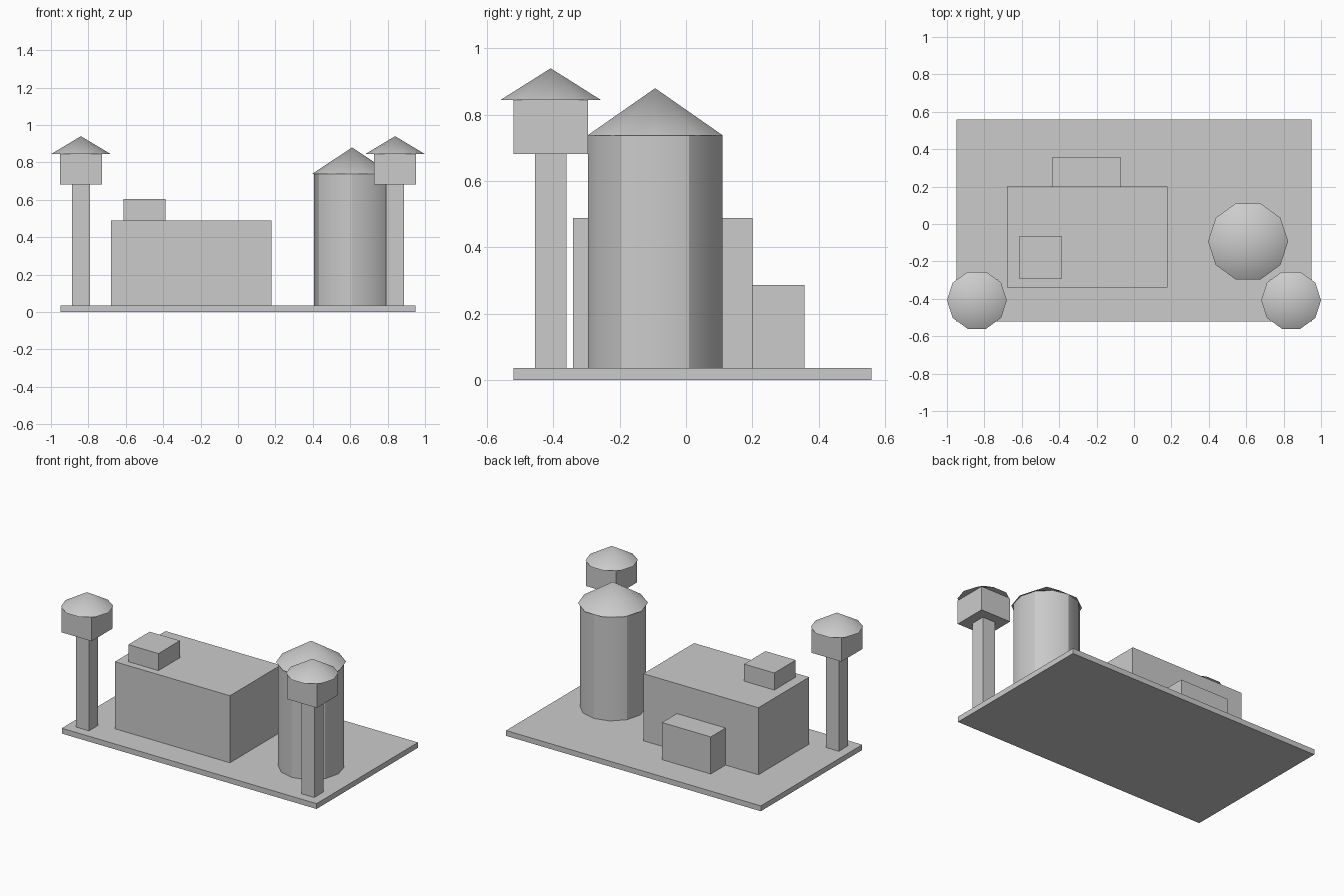
import bpy
import math

if "Cube" in bpy.data.objects:
    bpy.data.objects.remove(bpy.data.objects["Cube"])

grey = bpy.data.materials.new("plain grey")
grey.use_nodes = True
color = (0.6, 0.6, 0.6, 1)
grey.diffuse_color = color
grey.node_tree.nodes["Principled BSDF"].inputs["Base Color"].default_value = color


def finish(name):
    obj = bpy.context.object
    obj.name = name
    obj.data.materials.append(grey)
    return obj


def box(name, x, y, z):
    """Box spanning the given (low, high) ranges."""
    ranges = (x, y, z)
    bpy.ops.mesh.primitive_cube_add(size=1, location=[(a + b) / 2 for a, b in ranges])
    obj = finish(name)
    obj.scale = [b - a for a, b in ranges]
    bpy.ops.object.transform_apply(location=False, rotation=False, scale=True)
    return obj


def round_part(name, sides, r_low, r_high, x, y, low, high):
    """Upright prism or cone with a corner pointing along +x."""
    bpy.ops.mesh.primitive_cone_add(vertices=sides, radius1=r_low, radius2=r_high,
                                    depth=high - low, location=(x, y, (low + high) / 2),
                                    rotation=(0, 0, math.pi / 2))
    obj = finish(name)
    bpy.ops.object.shade_smooth_by_angle()
    return obj


def around(center, half):
    return (center - half, center + half)


# Ground slab
GROUND = 0.036
box("ground_slab", (-0.95, 0.95), (-0.52, 0.56), (0, GROUND))

# Main building with rooftop unit and rear annex
ROOF = 0.488
box("main_building", (-0.68, 0.178), (-0.34, 0.2), (GROUND, ROOF))
box("rooftop_unit", (-0.613, -0.388), (-0.293, -0.065), (ROOF, 0.603))
box("rear_annex", (-0.435, -0.072), (0.2, 0.358), (GROUND, 0.286))

# Silo
SILO_X, SILO_Y = 0.61, -0.093
round_part("silo_body", 12, 0.203, 0.203, SILO_X, SILO_Y, GROUND, 0.738)
round_part("silo_roof", 10, 0.214, 0, SILO_X, SILO_Y, 0.738, 0.88)

# Pair of watchtowers at the front corners
TOWER_Y = -0.408
for side, x in (("right", -0.84), ("left", 0.84)):
    box(side + "_tower_post", around(x, 0.048), around(TOWER_Y, 0.048), (GROUND, 0.682))
    box(side + "_tower_cabin", around(x, 0.112), around(TOWER_Y, 0.112), (0.682, 0.844))
    round_part(side + "_tower_roof", 10, 0.16, 0, x, TOWER_Y, 0.844, 0.94)
